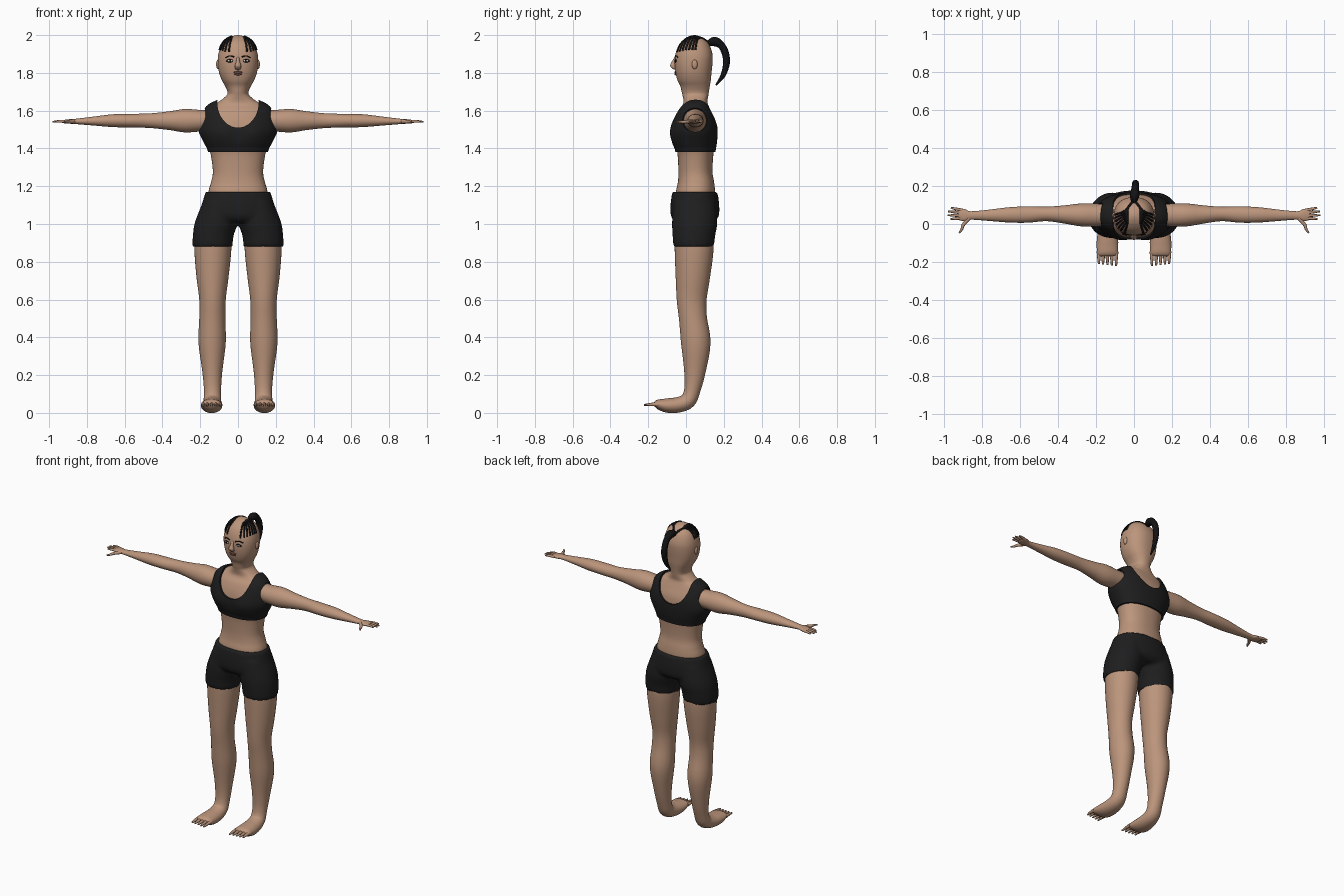
import bpy, bmesh
from math import cos, sin, pi, exp, copysign
from mathutils import Vector
from mathutils.bvhtree import BVHTree

if bpy.data.objects.get("Cube"):
    bpy.data.objects.remove(bpy.data.objects["Cube"])

X, Y, Z = Vector((1, 0, 0)), Vector((0, 1, 0)), Vector((0, 0, 1))


def material(name, r, g, b):
    m = bpy.data.materials.new(name)
    m.use_nodes = True
    m.diffuse_color = (r, g, b, 1)
    shader = m.node_tree.nodes["Principled BSDF"]
    shader.inputs["Base Color"].default_value = (r, g, b, 1)
    shader.inputs["Roughness"].default_value = 0.8
    return m


skin = material("skin", .5, .3, .2)
cloth = material("black cloth", .013, .013, .014)
hair = material("black hair", .007, .006, .006)
lip = material("lip brown", .2, .09, .065)
eye_white = material("eye white", .6, .55, .5)


def spline(keys, steps=4):
    """Smooth interpolation through tuples of any length."""
    out = []
    for i in range(len(keys) - 1):
        quad = [keys[max(i - 1, 0)], keys[i], keys[i + 1], keys[min(i + 2, len(keys) - 1)]]
        for k in range(steps):
            t = k / steps
            out.append(tuple(b + (c - a) * t / 2 + (a - 2.5 * b + 2 * c - d / 2) * t * t
                             + (1.5 * (b - c) + (d - a) / 2) * t ** 3
                             for a, b, c, d in zip(*quad)))
    return out + [tuple(keys[-1])]


def loft(bm, rings, side=X, axis=None, power=2.0, seg=40):
    """Skin rings of (x, y, z, half width, half depth) and cap both ends."""
    def bent(v):
        return copysign(abs(v) ** (2 / power), v)
    loops = []
    for i, (x, y, z, a, b) in enumerate(rings):
        before, after = rings[max(i - 1, 0)], rings[min(i + 1, len(rings) - 1)]
        t = axis or (Vector(after[:3]) - Vector(before[:3])).normalized()
        n = t.cross(side).normalized()
        loops.append([bm.verts.new(Vector((x, y, z)) + side * a * bent(cos(k * 2 * pi / seg))
                                   + n * b * bent(sin(k * 2 * pi / seg))) for k in range(seg)])
    for p, q in zip(loops, loops[1:]):
        for k in range(seg):
            j = (k + 1) % seg
            bm.faces.new((p[k], p[j], q[j], q[k]))
    bm.faces.new(loops[0])
    bm.faces.new(loops[-1])


def smooth(ob, angle=0.9):
    bpy.ops.object.select_all(action='DESELECT')
    ob.select_set(True)
    bpy.context.view_layer.objects.active = ob
    bpy.ops.object.shade_smooth_by_angle(angle=angle)


def finish(name, bm, mat):
    bmesh.ops.recalc_face_normals(bm, faces=bm.faces)
    me = bpy.data.meshes.new(name)
    bm.to_mesh(me)
    bm.free()
    me.materials.append(mat)
    ob = bpy.data.objects.new(name, me)
    bpy.context.collection.objects.link(ob)
    smooth(ob)
    return ob


def tubes(name, paths, mat):
    """Round tapered tubes through points of (x, y, z, radius)."""
    cu = bpy.data.curves.new(name, 'CURVE')
    cu.dimensions, cu.bevel_depth, cu.bevel_resolution = '3D', 1, 2
    cu.use_fill_caps = True
    for path in paths:
        sp = cu.splines.new('POLY')
        sp.points.add(len(path) - 1)
        for point, (x, y, z, r) in zip(sp.points, path):
            point.co, point.radius = (x, y, z, 1), r
        sp.use_smooth = True
    cu.materials.append(mat)
    bpy.context.collection.objects.link(bpy.data.objects.new(name, cu))


def ball(name, loc, size, mat):
    bm = bmesh.new()
    bmesh.ops.create_uvsphere(bm, u_segments=20, v_segments=12, radius=1)
    for v in bm.verts:
        v.co = Vector(loc) + v.co * Vector(size)
    finish(name, bm, mat)


def add_bust(bm):
    for v in bm.verts:
        if v.co.y < 0.03:
            v.co.y -= .014 * exp(-((abs(v.co.x) - .085) / .06) ** 2 - ((v.co.z - 1.48) / .05) ** 2)


# Torso, neck and head: (centre y, z, half width, half depth)
body_keys = [(.047, 1.1, .15, .1), (.05, 1.17, .156, .103), (.053, 1.22, .143, .096),
             (.05, 1.28, .133, .09), (.05, 1.38, .147, .096), (.046, 1.43, .17, .108),
             (.045, 1.49, .198, .112), (.045, 1.55, .187, .106), (.045, 1.6, .17, .086),
             (.05, 1.63, .14, .068), (.05, 1.65, .098, .063), (.05, 1.68, .061, .068),
             (.049, 1.7, .056, .072), (.048, 1.73, .068, .078), (.043, 1.76, .085, .088),
             (.04, 1.8, .1, .095), (.04, 1.85, .107, .1), (.042, 1.9, .104, .098),
             (.043, 1.95, .087, .08), (.044, 1.98, .06, .052), (.044, 1.995, .028, .024),
             (.044, 2, .004, .004)]
body_rings = [(0, y, z, a, b) for y, z, a, b in spline(body_keys)]
bm = bmesh.new()
loft(bm, body_rings, axis=Z, power=2.25, seg=64)
add_bust(bm)
surface = BVHTree.FromBMesh(bm)
finish("body", bm, skin)

# Sports top: grown torso with the neck and arm openings cut away
bm = bmesh.new()
loft(bm, [(x, y, z + .03 * (z - 1.38), a + .011, b + .01)
          for x, y, z, a, b in body_rings if 1.379 < z < 1.66], axis=Z, power=2.25, seg=64)
add_bust(bm)
top = finish("sports_top", bm, cloth)
bm = bmesh.new()
loft(bm, [(0, y, 1.645, .11, .135) for y in (-.3, .4)])
for s in (1, -1):
    loft(bm, [(s * x, .048, 1.555, r, r * .9) for x, r in ((.166, .062), (.2, .075), (.3, .08))], side=Y)
cutter = finish("opening_cutter", bm, cloth)
cutter.hide_render = True
cut = top.modifiers.new("openings", 'BOOLEAN')
cut.operation, cut.solver, cut.object = 'DIFFERENCE', 'EXACT', cutter
bpy.context.view_layer.objects.active = top
bpy.ops.object.modifier_apply(modifier=cut.name)
bpy.data.objects.remove(cutter)
smooth(top, 0.7)

# Shorts: hips and two short legs blended into one skin
bm = bmesh.new()
loft(bm, spline([(0, .047, 1.17, .172, .12), (0, .047, 1.1, .193, .129), (0, .047, 1.04, .208, .126),
                 (0, .045, 1.01, .17, .1)]), axis=Z, power=2.2)
for s in (1, -1):
    loft(bm, spline([(s * .1, .046, 1.12, .085, .11), (s * .115, .046, 1.01, .113, .12),
                     (s * .131, .042, .94, .108, .113), (s * .135, .04, .88, .106, .108)]), axis=Z)
shorts = finish("shorts", bm, cloth)
blend = shorts.modifiers.new("blend", 'REMESH')
blend.mode, blend.voxel_size, blend.use_smooth_shade = 'VOXEL', .01, True
relax = shorts.modifiers.new("relax", 'SMOOTH')
relax.factor, relax.iterations = .5, 6

# Limbs
leg_keys = [(.13, .04, 1, .095, .1), (.133, .043, .87, .098, .103), (.135, .036, .72, .085, .091),
            (.135, .03, .6, .07, .079), (.136, .037, .5, .069, .074), (.137, .052, .37, .072, .078),
            (.136, .047, .22, .053, .057), (.135, .033, .12, .045, .043), (.136, .01, .065, .047, .042),
            (.138, -.04, .043, .053, .041), (.14, -.1, .039, .057, .038), (.14, -.15, .046, .054, .025),
            (.14, -.168, .046, .046, .011)]
arm_keys = [(.12, .05, 1.55, .055, .053), (.2, .047, 1.547, .06, .057), (.28, .048, 1.547, .06, .062),
            (.36, .05, 1.547, .049, .05), (.46, .053, 1.547, .038, .039), (.56, .05, 1.547, .043, .036),
            (.66, .048, 1.547, .04, .034), (.76, .046, 1.545, .03, .024), (.86, .045, 1.543, .022, .014),
            (.89, .047, 1.543, .032, .012), (.92, .05, 1.542, .03, .009), (.93, .05, 1.542, .022, .005)]
for s, label in ((1, "left"), (-1, "right")):
    for part, keys, side in (("leg", leg_keys, X), ("arm", arm_keys, Y)):
        bm = bmesh.new()
        loft(bm, [(s * r[0], *r[1:]) for r in spline(keys)], side=side)
        finish(label + "_" + part, bm, skin)
    # Fingers, thumb and toes
    tips = ((.965, .086), (.98, .066), (.982, .046), (.967, .026))
    fingers = [spline([(s * .905, .073 - .014 * i, 1.542, .008), (s * .94, (.073 - .014 * i + y) / 2, 1.544, .0075),
                       (s * x, y, 1.541, .004)]) for i, (x, y) in enumerate(tips)]
    fingers.append(spline([(s * .87, .03, 1.543, .011), (s * .9, -.005, 1.541, .009),
                           (s * .908, -.028, 1.54, .007), (s * .922, -.047, 1.54, .004)]))
    tubes(label + "_fingers", fingers, skin)
    tubes(label + "_toes", [spline([(s * x, -.145, .045, .012), (s * x, -.18, .045, .009),
                                    (s * x, -.222 + .12 * (x - .094), .042, .005)])
                            for x in (.094, .117, .14, .163, .185)], skin)


# Face
def on_face(x, z):
    return surface.ray_cast(Vector((x, -1, z)), Y)[0]


bm = bmesh.new()
loft(bm, spline([(0, -.052, 1.885, .007, .008), (0, -.064, 1.86, .01, .011), (0, -.069, 1.838, .017, .015),
                 (0, -.062, 1.822, .015, .01), (0, -.053, 1.816, .006, .004)]), axis=Z, seg=20)
finish("nose", bm, skin)
ball("upper_lip", on_face(0, 1.803), (.024, .006, .006), lip)
ball("lower_lip", on_face(0, 1.793), (.021, .007, .006), lip)
for s, label in ((1, "left"), (-1, "right")):
    spot = on_face(s * .042, 1.864)
    ball(label + "_eye_rim", spot, (.021, .006, .009), hair)
    ball(label + "_eye", spot - Y * .002, (.016, .006, .006), eye_white)
    ball(label + "_iris", spot - Y * .004, (.006, .005, .006), hair)
    tubes(label + "_brow", [[(*on_face(s * x, z), .0035) for x, z in
                             ((.02, 1.884), (.035, 1.889), (.05, 1.889), (.066, 1.881))]], hair)
    ball(label + "_ear", (s * .106, .046, 1.845), (.01, .015, .025), skin)

# Braids along the scalp, gathered into a tail
centre = Vector((0, .044, 1.87))
braids = []
for s in (1, -1):
    for i in range(7):
        f = i / 6
        stops = [Vector((s * (.05 + .055 * f ** .6), -.05 + .1 * f, 1.912 + .012 * f)),
                 Vector((s * (.035 + .03 * f), .005 + .055 * f, 1.985 - .01 * f)),
                 Vector((s * .03, .085, 1.98)), Vector((0, .13, 1.955))]
        path = []
        for p in spline([tuple(v) for v in stops], 7):
            hit = surface.ray_cast(centre, (Vector(p) - centre).normalized())[0]
            path.append((*hit, .0055))
        braids.append(path)
tubes("scalp_braids", braids, hair)
tubes("hair_tail", [spline([(0, .115, 1.955, .014), (.003, .15, 1.966, .025), (.006, .185, 1.948, .02),
                            (.008, .208, 1.905, .019), (.008, .214, 1.85, .018), (.006, .195, 1.785, .013),
                            (.004, .158, 1.735, .004)])], hair)
